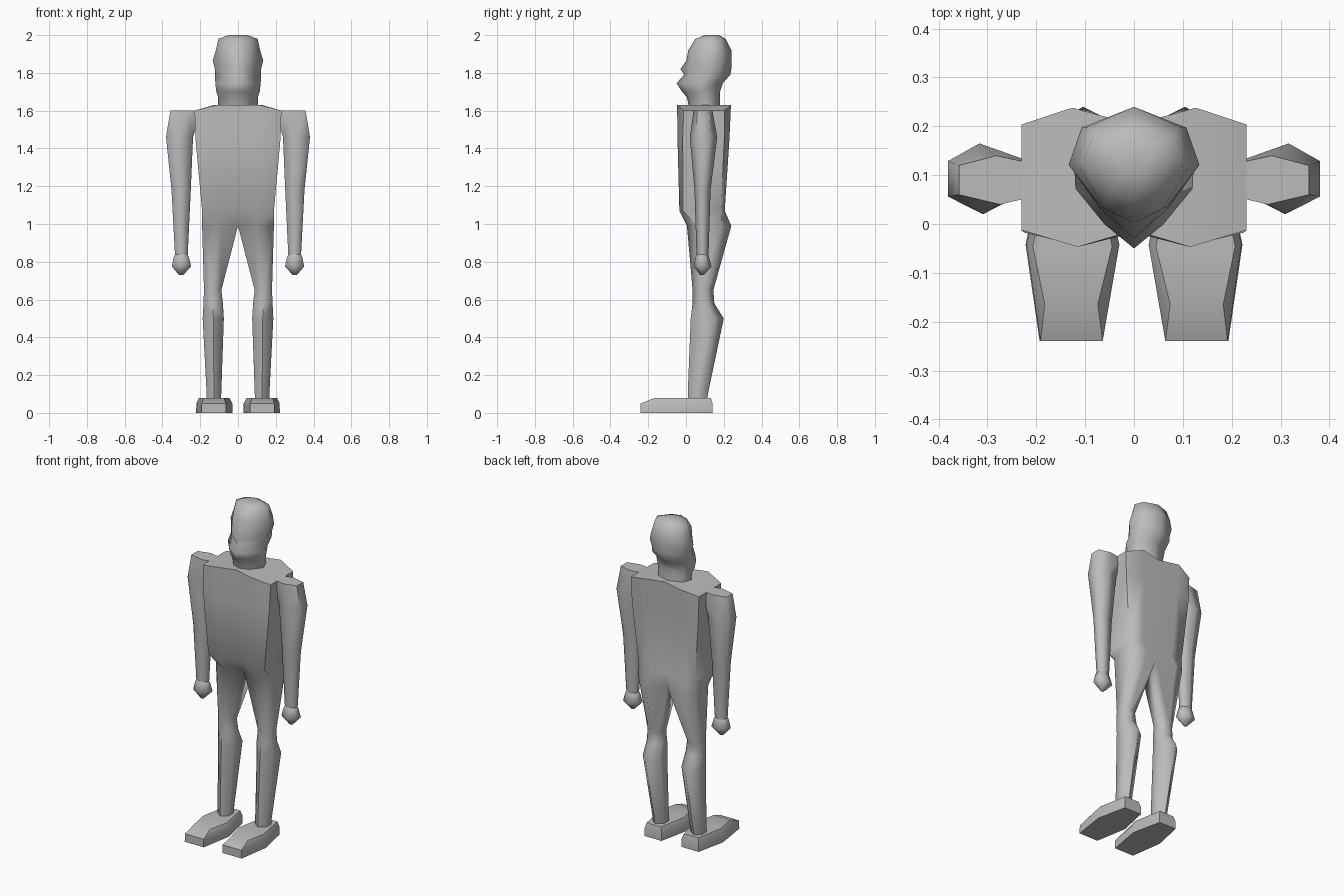
import bpy, bmesh

cube = bpy.data.objects.get("Cube")
if cube:
    bpy.data.objects.remove(cube, do_unlink=True)

grey = bpy.data.materials.new("plain grey")
grey.use_nodes = True
colour = (0.5, 0.5, 0.5, 1)
grey.diffuse_color = colour
grey.node_tree.nodes["Principled BSDF"].inputs["Base Color"].default_value = colour


def loft(name, plan, rings, angle=1.2, slope=0.0):
    """Skin rings (z, x0, x1, y0, y1, k) shaped by plan(k), mirrored over x = 0."""
    bm = bmesh.new()
    loops = []
    for i, (z, x0, x1, y0, y1, k) in enumerate(rings):
        drop = slope if i == len(rings) - 1 else 0
        loops.append([bm.verts.new((x0 + u * (x1 - x0), y0 + v * (y1 - y0),
                                    z - (drop if u == 1 else 0)))
                      for u, v in plan(k)])
    n = len(loops[0])
    for a, b in zip(loops, loops[1:]):
        for i in range(n):
            j = (i + 1) % n
            quad = (a[i], a[j], b[j], b[i])
            if any(v.co.x > 0.001 for v in quad):
                bm.faces.new(quad)
    for cap in (loops[0], loops[-1]):
        bm.faces.new(cap)
    bmesh.ops.triangulate(bm, faces=[f for f in bm.faces if len(f.verts) > 4])
    bmesh.ops.recalc_face_normals(bm, faces=bm.faces)
    mesh = bpy.data.meshes.new(name)
    bm.to_mesh(mesh)
    bm.free()
    mesh.materials.append(grey)
    obj = bpy.data.objects.new(name, mesh)
    bpy.context.collection.objects.link(obj)
    bpy.ops.object.select_all(action='DESELECT')
    obj.select_set(True)
    bpy.context.view_layer.objects.active = obj
    mirror = obj.modifiers.new("Mirror", 'MIRROR')
    mirror.merge_threshold = 0.002
    bpy.ops.object.modifier_apply(modifier="Mirror")
    bpy.ops.object.shade_smooth_by_angle(angle=angle)
    return obj


def limb_plan(k):
    return [(0, k), (.5, 0), (1, k), (1, 1 - k), (.55, 1), (0, 1 - k)]


def head_plan(k):
    return [(0, 0), (.5, k), (1, .5), (.8, .82), (0, 1)]


def foot_plan(k):
    return [(.18, 0), (.85, 0), (1, k), (.8, 1), (.2, 1), (0, k)]


# Torso and legs as one skin: ankles up to the shoulders
loft("torso_and_legs", limb_plan, [
    (.06, .09, .165, .01, .11, .28),
    (.12, .088, .167, .01, .12, .28),
    (.50, .075, .187, .025, .20, .28),
    (.58, .08, .183, .035, .15, .28),
    (.65, .088, .18, .035, .145, .28),
    (.99, 0, .19, .005, .24, .22),
    (1.07, 0, .19, -.035, .205, .08),
    (1.45, 0, .225, -.045, .23, .10),
    (1.63, 0, .23, -.047, .238, .12)], slope=.03)

# Arms from shoulder to wrist
loft("arms", limb_plan, [
    (.80, .268, .332, .058, .115, .28),
    (.86, .265, .335, .055, .12, .28),
    (1.18, .25, .352, .045, .13, .28),
    (1.46, .238, .381, .02, .165, .25),
    (1.60, .19, .358, .04, .14, .2)])

# Fists
loft("hands", limb_plan, [
    (.73, .29, .312, .075, .095, .28),
    (.775, .248, .35, .04, .135, .28),
    (.825, .26, .34, .05, .122, .28),
    (.845, .27, .33, .058, .115, .28)])

# Feet with a sloping toe
loft("feet", foot_plan, [
    (0, .03, .222, -.24, .14, .52),
    (.05, .03, .22, -.24, .14, .52),
    (.08, .045, .207, -.165, .132, .4)], angle=.7)

# Head and neck, with chin and nose pushed out
loft("head_and_neck", head_plan, [
    (1.60, 0, .105, .02, .18, .1),
    (1.67, 0, .105, .005, .18, .12),
    (1.70, 0, .115, -.02, .18, .15),
    (1.745, 0, .12, -.05, .195, .2),
    (1.79, 0, .122, -.01, .235, .12),
    (1.82, 0, .122, -.03, .24, .2),
    (1.865, 0, .134, .002, .24, .14),
    (1.92, 0, .117, .012, .24, .08),
    (1.98, 0, .104, .05, .21, .1),
    (2.0, 0, .05, .1, .175, .1)])
